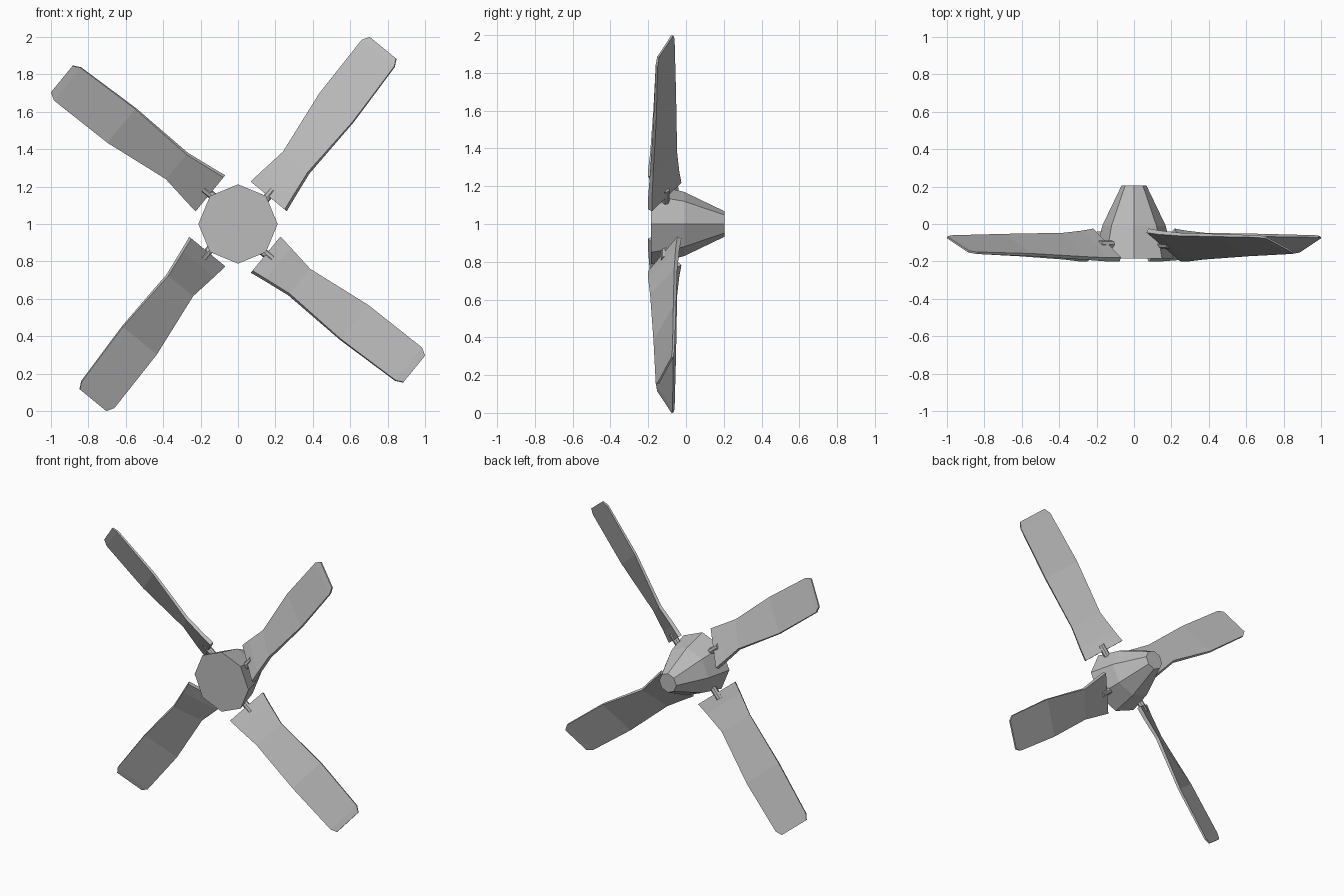
import bpy
import bmesh
from math import sin, cos, radians, pi
from mathutils import Vector, Matrix

if "Cube" in bpy.data.objects:
    bpy.data.objects.remove(bpy.data.objects["Cube"], do_unlink=True)

GREY = (0.5, 0.5, 0.5, 1)
metal = bpy.data.materials.new("plain_grey")
metal.use_nodes = True
metal.diffuse_color = GREY
metal.node_tree.nodes["Principled BSDF"].inputs["Base Color"].default_value = GREY


def loft(bm, rings):
    """Skin a list of closed rings and cap both ends."""
    loops = [[bm.verts.new(p) for p in ring] for ring in rings]
    n = len(loops[0])
    for a, b in zip(loops, loops[1:]):
        for i in range(n):
            j = (i + 1) % n
            bm.faces.new((a[i], a[j], b[j], b[i]))
    bm.faces.new(loops[0])
    bm.faces.new(loops[-1])


def finish(bm, name):
    bmesh.ops.recalc_face_normals(bm, faces=bm.faces)
    mesh = bpy.data.meshes.new(name)
    bm.to_mesh(mesh)
    bm.free()
    mesh.materials.append(metal)
    obj = bpy.data.objects.new(name, mesh)
    bpy.context.collection.objects.link(obj)
    return obj


def octagon(y, r, turn=0.0):
    return [(r * cos(k * pi / 4 + turn), y, 1 + r * sin(k * pi / 4 + turn)) for k in range(8)]


# Hub: eight-sided body tapering to a blunt tail
bm = bmesh.new()
loft(bm, [octagon(-0.185, 0.212), octagon(-0.01, 0.17), octagon(0.205, 0.067)])
finish(bm, "hub")

# Blade stations: radius, trailing v and y, leading v and y, thickness
STATIONS = [
    (0.218, 0.085, -0.035, -0.151, -0.19, 0.026),
    (0.30, 0.074, -0.045, -0.139, -0.19, 0.024),
    (0.45, 0.053, -0.055, -0.119, -0.182, 0.02),
    (0.815, 0.103, -0.06, -0.131, -0.165, 0.016),
    (1.18, 0.11, -0.066, -0.115, -0.155, 0.012),
    (1.22, 0.087, -0.072, -0.095, -0.148, 0.01),
]


def blade_ring(u, v1, y1, v2, y2, t):
    a, b = Vector((u, y1, v1)), Vector((u, y2, v2))
    n = Vector((0, v1 - v2, y2 - y1)).normalized() * t / 2
    return [a + n, b + n, b - n, a - n]


# Four blades, each with a short root pin
for k in range(4):
    spin = Matrix.Translation((0, 0, 1)) @ Matrix.Rotation(-radians(50.7 + 90 * k), 4, 'Y')
    bm = bmesh.new()
    loft(bm, [blade_ring(*s) for s in STATIONS])
    bm.transform(spin)
    finish(bm, f"blade_{k + 1}")

    bm = bmesh.new()
    loft(bm, [[(u, -0.11 + 0.022 * cos(i * pi / 4), -0.03 + 0.022 * sin(i * pi / 4))
               for i in range(8)] for u in (0.13, 0.26)])
    bm.transform(spin)
    finish(bm, f"root_pin_{k + 1}")
